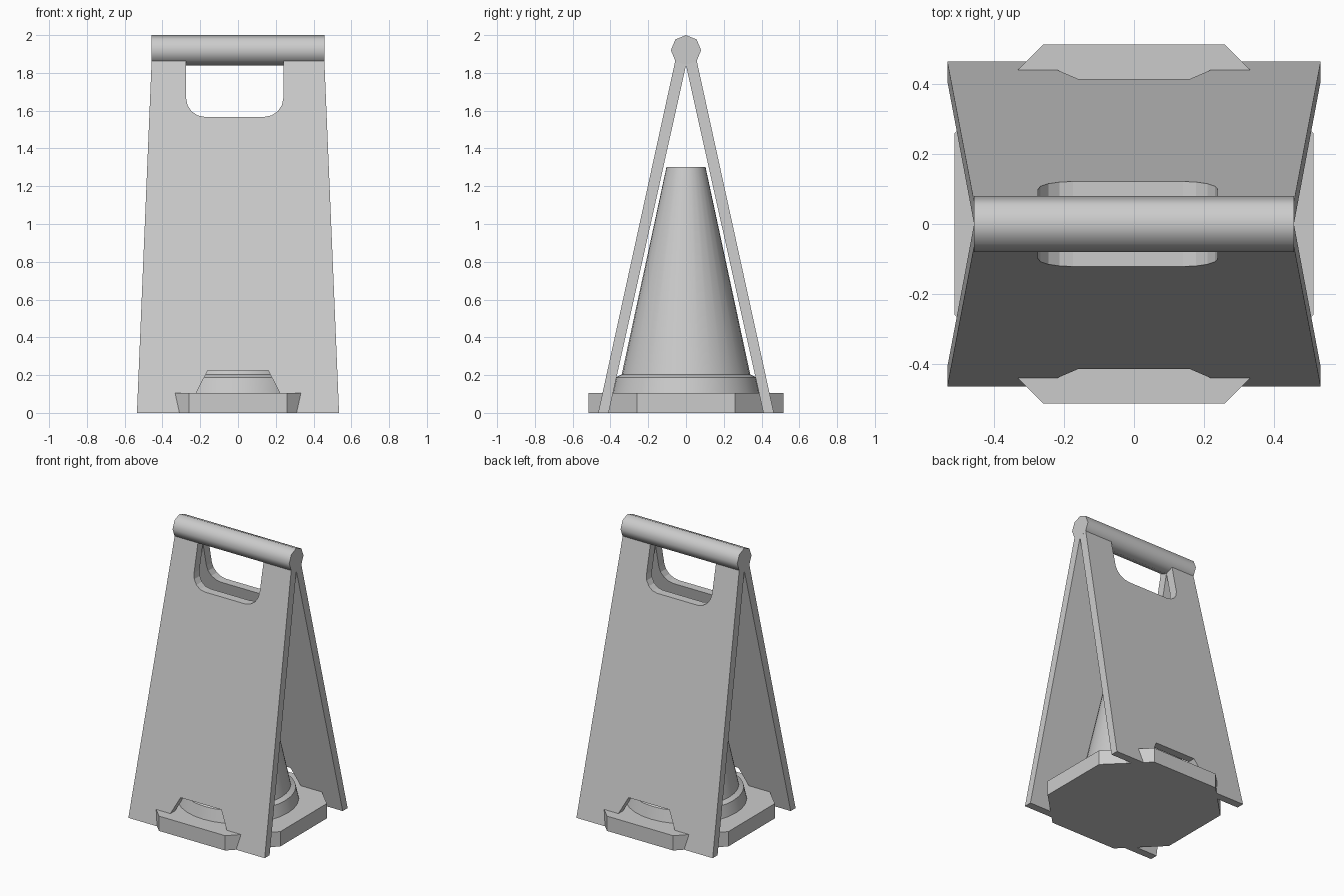
import bpy, bmesh, math

if "Cube" in bpy.data.objects:
    bpy.data.objects.remove(bpy.data.objects["Cube"])


def finish(name, bm, angle=None):
    bmesh.ops.recalc_face_normals(bm, faces=bm.faces)
    mesh = bpy.data.meshes.new(name)
    bm.to_mesh(mesh)
    bm.free()
    ob = bpy.data.objects.new(name, mesh)
    bpy.context.collection.objects.link(ob)
    if angle:
        bpy.ops.object.select_all(action='DESELECT')
        ob.select_set(True)
        bpy.context.view_layer.objects.active = ob
        bpy.ops.object.shade_smooth_by_angle(angle=math.radians(angle))
    return ob


def prism(name, front, back, angle=None):
    """Solid between two matching outlines."""
    bm = bmesh.new()
    a = [bm.verts.new(p) for p in front]
    b = [bm.verts.new(p) for p in back]
    n = len(a)
    bm.faces.new(a)
    bm.faces.new(b[::-1])
    for i in range(n):
        j = (i + 1) % n
        bm.faces.new((a[i], b[i], b[j], a[j]))
    return finish(name, bm, angle)


def lathe(name, profile, sides, angle):
    """Capped solid of revolution around z."""
    bm = bmesh.new()
    rings = [[bm.verts.new((r * math.cos(2 * math.pi * k / sides),
                            r * math.sin(2 * math.pi * k / sides), z))
              for k in range(sides)] for r, z in profile]
    bm.faces.new(rings[0][::-1])
    bm.faces.new(rings[-1])
    for lo, hi in zip(rings, rings[1:]):
        for k in range(sides):
            j = (k + 1) % sides
            bm.faces.new((lo[k], lo[j], hi[j], hi[k]))
    return finish(name, bm, angle)


# Panel outline: tapered board, foot notch, hand hole open towards the bar
top, hole_l, hole_r, hole_z, rad = 1.87, -0.275, 0.24, 1.567, 0.1
outline = [(-0.535, 0), (-0.275, 0), (-0.16, 0.225), (0.16, 0.225),
           (0.275, 0), (0.535, 0), (0.457, top), (hole_r, top)]
for cx, start in ((hole_r - rad, 0), (hole_l + rad, -90)):
    for k in range(5):
        t = math.radians(start - 22.5 * k)
        outline.append((cx + rad * math.cos(t), hole_z + rad + rad * math.sin(t)))
outline += [(hole_l, top), (-0.457, top)]

# Two leaning panels
for name, s in (("front_panel", -1), ("back_panel", 1)):
    prism(name,
          [(x, s * (0.465 - 0.219 * z), z) for x, z in outline],
          [(x, s * (0.41 - 0.2228 * z), z) for x, z in outline])

# Octagonal carrying bar
ring = [(0.08 * math.sin(k * math.pi / 4), 1.92 + 0.08 * math.cos(k * math.pi / 4))
        for k in range(8)]
prism("handle_bar", [(-0.458, y, z) for y, z in ring],
      [(0.458, y, z) for y, z in ring], 50)

# Chamfered square cone base
w, c = 0.515, 0.26
octagon = [(c, -w), (w, -c), (w, c), (c, w), (-c, w), (-w, c), (-w, -c), (-c, -w)]
prism("cone_base", [(x, y, 0) for x, y in octagon],
      [(x, y, 0.105) for x, y in octagon])

# Cone with stepped collar
lathe("cone", [(0.395, 0.09), (0.372, 0.188), (0.34, 0.204), (0.103, 1.303)], 32, 35)
